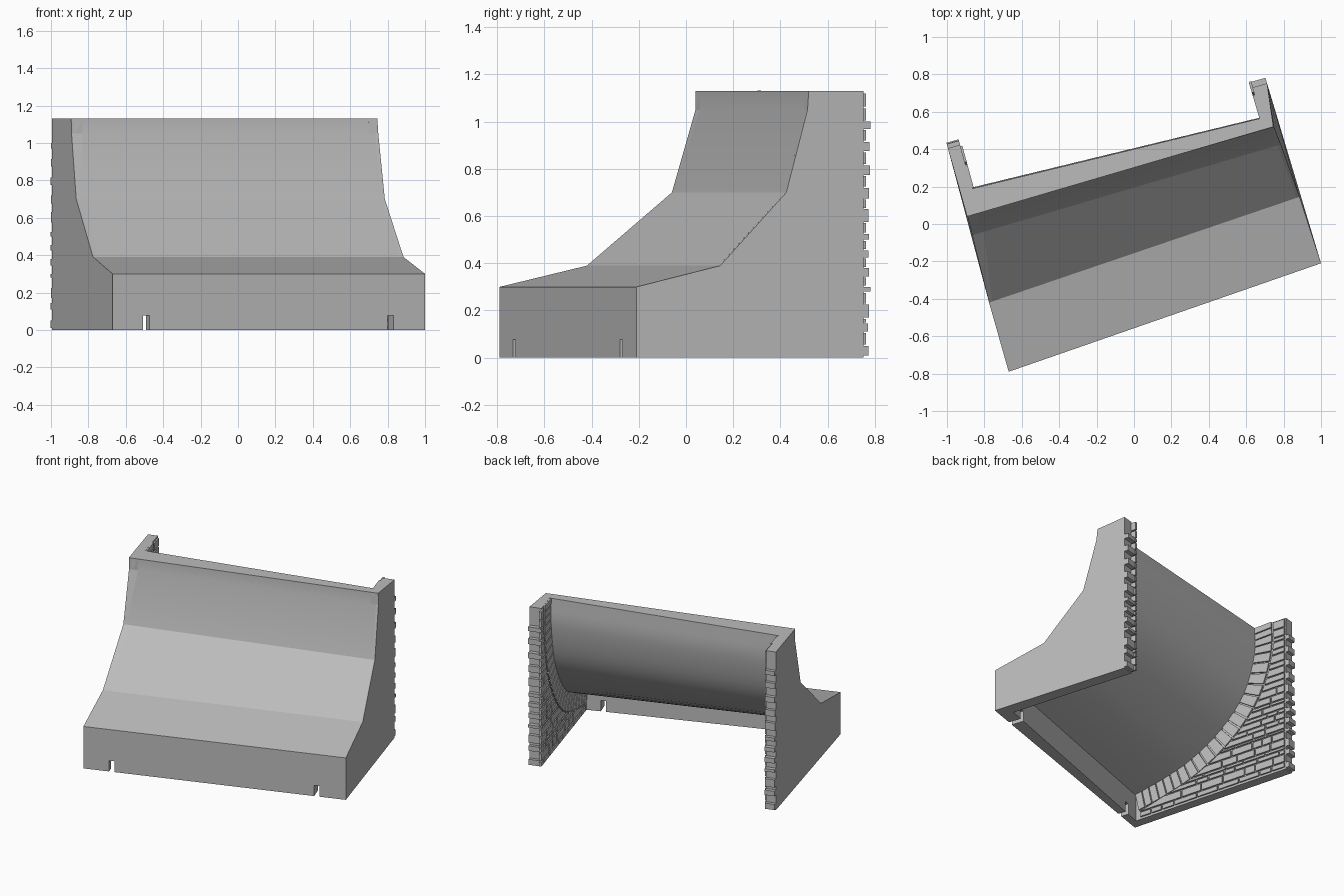
import bpy, bmesh, math, random
from mathutils import Vector

if "Cube" in bpy.data.objects:
    bpy.data.objects.remove(bpy.data.objects["Cube"])

random.seed(4)
stone = bpy.data.materials.new("grey stone")
stone.diffuse_color = (0.5, 0.5, 0.5, 1)
stone.use_nodes = True
stone.node_tree.nodes["Principled BSDF"].inputs["Base Color"].default_value = stone.diffuse_color


def make_object(name, verts, faces, smooth=None):
    me = bpy.data.meshes.new(name)
    me.from_pydata([tuple(v) for v in verts], [], faces)
    bm = bmesh.new()
    bm.from_mesh(me)
    bmesh.ops.recalc_face_normals(bm, faces=bm.faces)
    bm.to_mesh(me)
    bm.free()
    me.materials.append(stone)
    ob = bpy.data.objects.new(name, me)
    bpy.context.collection.objects.link(ob)
    if smooth:
        bpy.context.view_layer.objects.active = ob
        bpy.ops.object.select_all(action='DESELECT')
        ob.select_set(True)
        bpy.ops.object.shade_smooth_by_angle(angle=math.radians(smooth))
    return ob


def bridge(name, a, b, smooth=None):
    """Solid between two matching outlines."""
    n = len(a)
    faces = [(i, (i + 1) % n, n + (i + 1) % n, n + i) for i in range(n)]
    faces += [tuple(range(n)), tuple(range(2 * n - 1, n - 1, -1))]
    return make_object(name, a + b, faces, smooth)


# Inner wall planes, addressed by distance from the front and height
def plane_point(side, e, z, lift=0.0):
    if side < 0:
        return Vector((-0.60 - 0.272 * e + lift, -0.79 + e + 0.3 * lift, z))
    return Vector((0.91 - 0.295 * e - lift, -0.21 + e - 0.3 * lift, z))


def to_plane(side, p, direction):
    k, y0, c = (0.272, 0.79, -0.60) if side < 0 else (0.295, 0.21, 0.91)
    f = p.x + k * (p.y + y0) - c
    return p - direction * (f / (direction.x + k * direction.y))


# Flared outer profile at each end
heights = [0, 0.3, 0.39, 0.70, 1.05, 1.13]
left_xy = [(-0.67, -0.79), (-0.67, -0.79), (-0.775, -0.42), (-0.865, -0.06), (-0.89, 0.04), (-0.892, 0.04)]
right_xy = [(1.0, -0.21), (1.0, -0.21), (0.885, 0.145), (0.785, 0.425), (0.75, 0.515), (0.745, 0.52)]
outer = {-1: [Vector((*p, z)) for p, z in zip(left_xy, heights)],
         1: [Vector((*p, z)) for p, z in zip(right_xy, heights)]}

# Curved underside, as (left distance, right distance, height)
knots = [Vector(k) for k in [(0.98, 0.775, 1.13), (0.98, 0.775, 0.93), (0.90, 0.715, 0.665),
                             (0.73, 0.60, 0.46), (0.50, 0.45, 0.31), (0.28, 0.265, 0.235), (0.07, 0.06, 0.19)]]


def spline(pts, steps):
    out = []
    ext = [2 * pts[0] - pts[1]] + pts + [2 * pts[-1] - pts[-2]]
    for i in range(1, len(ext) - 2):
        a, b, c, d = ext[i - 1:i + 3]
        for s in range(steps):
            t = s / steps
            out.append(0.5 * (2 * b + (c - a) * t + (2 * a - 5 * b + 4 * c - d) * t * t
                              + (3 * b - a - 3 * c + d) * t ** 3))
    return out + [pts[-1]]


curve = spline(knots, 4)


def body_outline(side):
    other = outer[-side]
    pts = [p.lerp(q, 0.01) for p, q in zip(outer[side], other)]
    under = curve + [Vector((0.07, 0.06, 0))]
    return pts + [plane_point(side, c.x if side < 0 else c.y, c.z, -0.02) for c in under]


# Flared shell with two slots in the front foot
shell = bridge("flared_shell", body_outline(-1), body_outline(1), 25)
for i, (x, y) in enumerate([(-0.49, -0.728), (0.815, -0.274)]):
    corners = [(-0.018, -0.1), (0.018, -0.1), (0.018, 0.12), (-0.018, 0.12)]
    ca, sa = math.cos(0.334), math.sin(0.334)
    ring = [(x + u * ca - v * sa, y + u * sa + v * ca) for u, v in corners]
    cutter = bridge("slot_cutter_%d" % (i + 1), [Vector((*p, -0.1)) for p in ring],
                    [Vector((*p, 0.077)) for p in ring])
    cutter.hide_render = True
    cutter.display_type = 'WIRE'
    cut = shell.modifiers.new("slot", 'BOOLEAN')
    cut.object = cutter
    cut.operation = 'DIFFERENCE'
    cut.solver = 'EXACT'

# Heights of the bricks that stick out of the wall ends
teeth = [(0.01, 0.05), (0.11, 0.145), (0.17, 0.225), (0.28, 0.30), (0.345, 0.38), (0.425, 0.455),
         (0.50, 0.525), (0.575, 0.63), (0.675, 0.72), (0.775, 0.815), (0.875, 0.915), (0.97, 1.0)]
courses = [z for t in teeth for z in t] + [1.06, 1.125]
end_at = {-1: 1.195, 1: 0.962}


def end_wall(side, name):
    across = Vector((0.95, 0.27, 0))
    ends = [(0, 1.13)]
    for lo, hi in reversed(teeth):
        out = random.uniform(0.02, 0.03)
        ends += [(0, hi), (out, hi), (out, lo), (0, lo)]
    ends.append((0, 0))
    a, b = list(outer[side]), []
    for p, q in zip(outer[side], outer[-side]):
        b.append(to_plane(side, p, q - p))
    for out, z in ends:
        e = end_at[side] + out
        p = Vector((-0.67 - 0.272 * e, -0.79 + e, z)) if side < 0 else Vector((1 - 0.3 * e, -0.21 + e, z))
        a.append(p)
        b.append(to_plane(side, p, across))
    bridge(name, a, b)


def stones(side, name):
    """Raised arch stones and brick courses on the inner wall face."""
    quads = []
    inner = [Vector((c.x if side < 0 else c.y, c.z)) for c in curve]
    back = []
    for i, p in enumerate(inner):
        t = (inner[min(i + 1, len(inner) - 1)] - inner[max(i - 1, 0)]).normalized()
        back.append(p + 0.125 * Vector((-t.y, t.x)))
    for i in range(len(inner) - 1):
        a, b, c, d = inner[i], inner[i + 1], back[i + 1], back[i]
        quads.append([a.lerp(b, .07), a.lerp(b, .93), d.lerp(c, .93), d.lerp(c, .07)])

    def ring_edge(z):
        for p, q in zip(back, back[1:]):
            if q.y <= z <= p.y and p.y > q.y:
                return p.lerp(q, (p.y - z) / (p.y - q.y)).x + 0.014
        return back[0].x + 0.014 if z > 0.5 else back[-1].x + 0.014

    stop = end_at[side] + 0.01
    for lo, hi in zip(courses, courses[1:]):
        lo, hi = lo + 0.005, hi - 0.005
        el, eh = ring_edge(lo), ring_edge(hi)
        while max(el, eh) < stop - 0.02:
            nxt = min(max(el, eh) + random.uniform(0.06, 0.17), stop)
            if stop - nxt < 0.04:
                nxt = stop
            quads.append([Vector((el, lo)), Vector((nxt, lo)), Vector((nxt, hi)), Vector((eh, hi))])
            el = eh = nxt + 0.01
    verts, faces = [], []
    for q in quads:
        k = len(verts)
        verts += [plane_point(side, p.x, p.y, h) for h in (-0.004, 0.01) for p in q]
        faces += [(k, k + 1, k + 2, k + 3), (k + 4, k + 5, k + 6, k + 7)]
        faces += [(k + i, k + (i + 1) % 4, k + 4 + (i + 1) % 4, k + 4 + i) for i in range(4)]
    make_object(name, verts, faces)


for side, label in ((-1, "left"), (1, "right")):
    end_wall(side, label + "_end_wall")
    stones(side, label + "_wall_stones")
